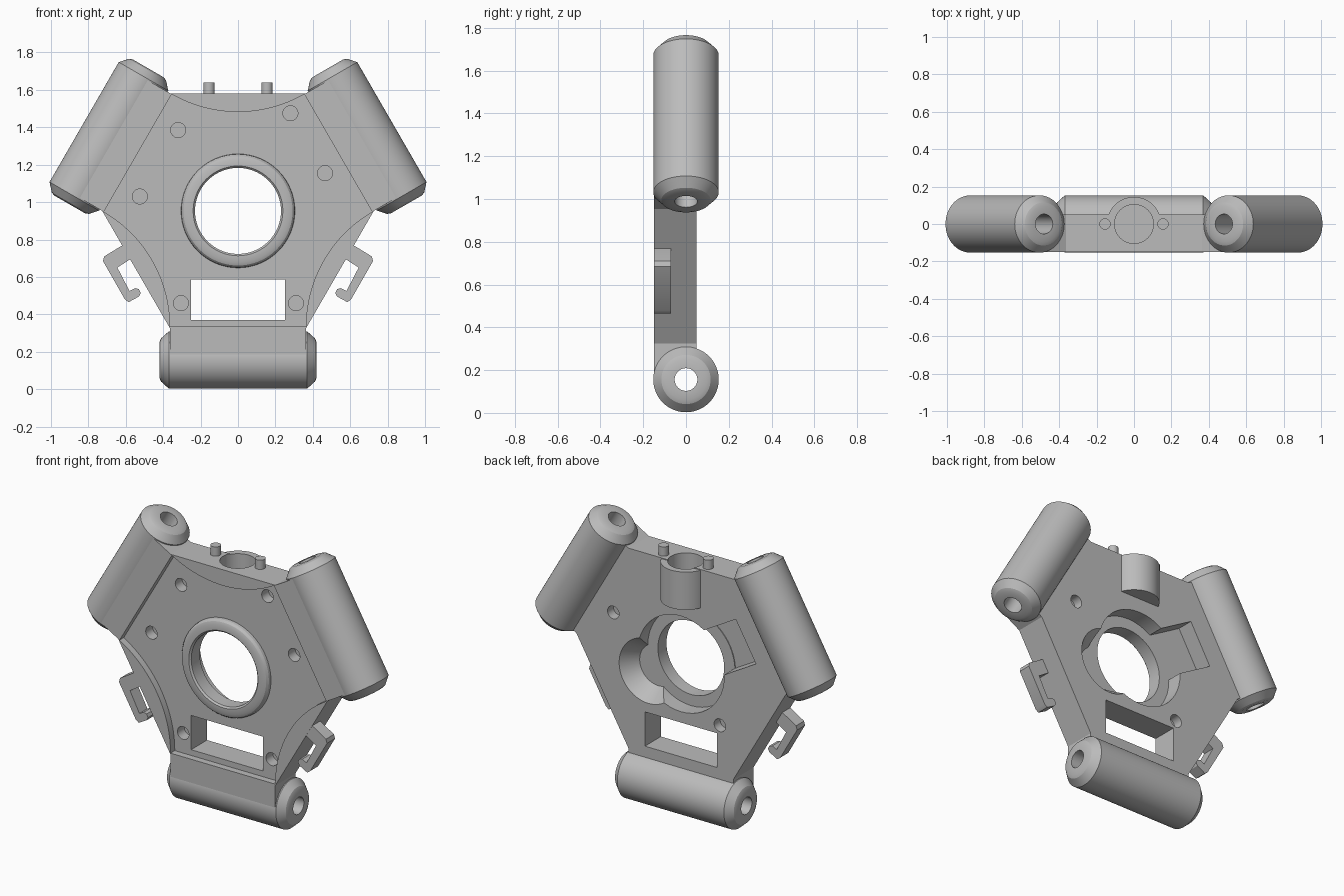
import bpy, bmesh
from math import sin, cos, radians, pi
from mathutils import Vector

old = bpy.data.objects.get("Cube")
if old:
    bpy.data.objects.remove(old, do_unlink=True)

grey = bpy.data.materials.new("plain grey")
grey.use_nodes = True
grey.diffuse_color = (0.5, 0.5, 0.5, 1)
grey.node_tree.nodes["Principled BSDF"].inputs["Base Color"].default_value = (0.5, 0.5, 0.5, 1)

HUB = 0.953       # height of the hub centre
REACH = 0.797     # hub centre to tube axis
FRONT, BACK, FACE = -0.15, 0.05, -0.108
SIDES = (-90, 30, 150)


def finish(name, bm):
    bmesh.ops.recalc_face_normals(bm, faces=bm.faces)
    mesh = bpy.data.meshes.new(name)
    bm.to_mesh(mesh)
    bm.free()
    mesh.materials.append(grey)
    ob = bpy.data.objects.new(name, mesh)
    bpy.context.collection.objects.link(ob)
    return ob


def prism(name, pts, y0, y1):
    """Extrude an (x, z) outline along y."""
    bm = bmesh.new()
    face = bm.faces.new([bm.verts.new((x, y0, z)) for x, z in pts])
    new = bmesh.ops.extrude_face_region(bm, geom=[face])["geom"]
    bmesh.ops.translate(bm, vec=(0, y1 - y0, 0),
                        verts=[v for v in new if isinstance(v, bmesh.types.BMVert)])
    return finish(name, bm)


def lathe(name, profile, centre, axis, steps=64):
    """Revolve a closed (radius, height) loop about an axis."""
    bm = bmesh.new()
    rows = [[bm.verts.new((r * cos(2 * pi * i / steps), r * sin(2 * pi * i / steps), h))
             for r, h in profile] for i in range(steps)]
    n = len(profile)
    for i in range(steps):
        a, b = rows[i], rows[(i + 1) % steps]
        for j in range(n):
            k = (j + 1) % n
            bm.faces.new((a[j], b[j], b[k], a[k]))
    turn = Vector(axis).to_track_quat('Z', 'Y').to_matrix()
    bmesh.ops.rotate(bm, verts=bm.verts, matrix=turn)
    bmesh.ops.translate(bm, verts=bm.verts, vec=centre)
    return finish(name, bm)


def rod(name, radius, start, end, radius2=None):
    start, end = Vector(start), Vector(end)
    axis = end - start
    bm = bmesh.new()
    bmesh.ops.create_cone(bm, cap_ends=True, segments=48, radius1=radius,
                          radius2=radius if radius2 is None else radius2, depth=axis.length)
    bmesh.ops.rotate(bm, verts=bm.verts, matrix=axis.to_track_quat('Z', 'Y').to_matrix())
    bmesh.ops.translate(bm, verts=bm.verts, vec=(start + end) / 2)
    return finish(name, bm)


def polar(angle, along, across=0):
    """Point at a distance from the hub centre in a given direction."""
    c, s = cos(radians(angle)), sin(radians(angle))
    return (c * along - s * across, HUB + s * along + c * across)


def box(angle, near, far, half):
    return [polar(angle, near, -half), polar(angle, far, -half),
            polar(angle, far, half), polar(angle, near, half)]


def combine(target, tool, operation='DIFFERENCE'):
    mod = target.modifiers.new("cut", 'BOOLEAN')
    mod.operation = operation
    mod.solver = 'EXACT'
    mod.object = tool
    bpy.context.view_layer.objects.active = target
    bpy.ops.object.modifier_apply(modifier=mod.name)
    bpy.data.objects.remove(tool, do_unlink=True)


# Hexagonal body whose three alternate sides reach out to the tubes
outline = []
for a in SIDES:
    outline += [polar(a, 0.629, -0.363), polar(a, REACH, -0.363),
                polar(a, REACH, 0.363), polar(a, 0.629, 0.363)]
body = prism("hub_plate", outline, FRONT, BACK)

# Round socket boss at the top, merged before the front recess is cut
combine(body, rod("boss", 0.145, (0, 0, 1.34), (0, 0, 1.577)), 'UNION')

# Shallow front recess bounded by three concave arcs
recess = []
for a in SIDES:
    for i in range(25):
        t = radians(30 - 2.5 * i)
        recess.append(polar(a + 60, 1.238 - 0.709 * cos(t), -0.709 * sin(t)))
combine(body, prism("recess", recess, FRONT - 0.1, FACE))
combine(body, rod("socket", 0.104, (0, 0, 1.38), (0, 0, 1.7)))

# Central bore, wider at the back, with a slot and a flared pocket
combine(body, rod("bore", 0.25, (0, -0.3, HUB), (0, 0.3, HUB)))
combine(body, rod("counterbore", 0.3, (0, -0.05, HUB), (0, 0.3, HUB)))
combine(body, prism("slot", box(150, 0.15, 0.52, 0.14), -0.055, 0.3))
px, pz = polar(-25, 0.25)
combine(body, rod("flared_pocket", 0.13, (px, -0.05, pz), (px, 0.06, pz), 0.21))

# Rectangular window above the lower tube
combine(body, prism("window", [(-0.25, 0.37), (0.25, 0.37), (0.25, 0.585), (-0.25, 0.585)], -0.3, 0.3))

# Blind screw holes, front and back
for x, z in [(-0.32, 1.385), (0.28, 1.475), (0.465, 1.155),
             (-0.525, 1.03), (-0.305, 0.46), (0.31, 0.46)]:
    combine(body, rod("hole", 0.04, (x, -0.3, z), (x, -0.04, z)))
for x, z in [(0.47, 1.15), (-0.27, 0.64)]:
    combine(body, rod("hole", 0.04, (x, -0.01, z), (x, 0.3, z)))

# Clear the body inside each tube, then add the hollow tubes
parts = [body]
half = [(0.053, 0.42), (0.095, 0.42), (0.115, 0.412), (0.153, 0.37)]
profile = half + [(r, -h) for r, h in reversed(half)]
for a, label in zip(SIDES, ("lower", "upper_left", "upper_right")):
    x, z = polar(a, REACH)
    axis = Vector((-sin(radians(a)), 0, cos(radians(a))))
    mid = Vector((x, 0, z))
    combine(body, rod("tube_space", 0.14, mid - axis * 0.6, mid + axis * 0.6))
    parts.append(lathe(label + "_tube", profile, mid, axis))

# Raised ring around the bore
ring = [(0.23, -0.05), (0.23, -0.135), (0.24, -0.145), (0.275, -0.145),
        (0.292, -0.138), (0.302, -0.125), (0.305, -0.105), (0.305, -0.05)]
parts.append(lathe("centre_ring", ring, (0, 0, HUB), (0, 1, 0)))

# Locating pegs and side hooks, mirrored
hook = [(0.60, 0.775), (0.625, 0.765), (0.715, 0.71), (0.722, 0.685), (0.605, 0.48),
        (0.585, 0.465), (0.53, 0.495), (0.52, 0.515), (0.53, 0.535), (0.55, 0.54),
        (0.58, 0.525), (0.645, 0.65), (0.56, 0.705), (0.55, 0.71)]
for side, label in ((1, "left"), (-1, "right")):
    parts.append(rod(label + "_peg", 0.03, (side * 0.155, 0, 1.55), (side * 0.155, 0, 1.64)))
    parts.append(prism(label + "_hook", [(side * x, z) for x, z in hook], -0.149, -0.07))

for ob in parts:
    bpy.ops.object.select_all(action='DESELECT')
    ob.select_set(True)
    bpy.context.view_layer.objects.active = ob
    bpy.ops.object.shade_smooth_by_angle(angle=radians(25))
